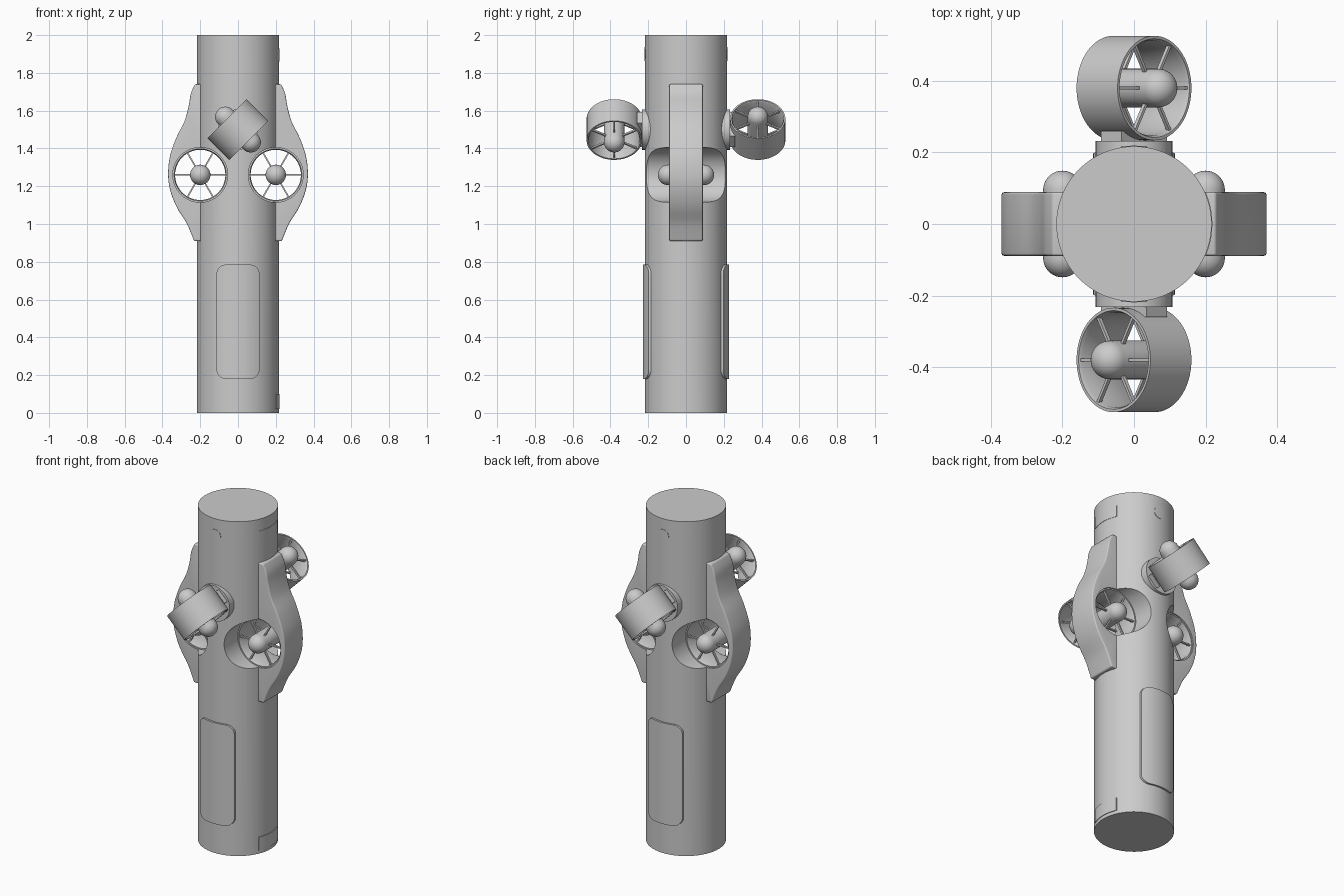
import bpy, bmesh, math
from mathutils import Matrix, Vector

if "Cube" in bpy.data.objects:
    bpy.data.objects.remove(bpy.data.objects["Cube"])

R = 0.217                      # main tube radius
TUN_X, TUN_Z = 0.2, 1.26       # tunnel position
POD_Y, POD_Z = 0.38, 1.5       # swivel thruster position


def new_obj(name, bm, matrix=Matrix()):
    bmesh.ops.recalc_face_normals(bm, faces=bm.faces)
    bm.transform(matrix)
    me = bpy.data.meshes.new(name)
    bm.to_mesh(me)
    bm.free()
    ob = bpy.data.objects.new(name, me)
    bpy.context.collection.objects.link(ob)
    return ob


def activate(ob):
    bpy.ops.object.select_all(action='DESELECT')
    ob.select_set(True)
    bpy.context.view_layer.objects.active = ob


def smooth(ob):
    activate(ob)
    bpy.ops.object.shade_smooth_by_angle(angle=math.radians(35))


def boolean(ob, other, op):
    m = ob.modifiers.new("cut", 'BOOLEAN')
    m.operation, m.object, m.solver = op, other, 'EXACT'
    activate(ob)
    bpy.ops.object.modifier_apply(modifier=m.name)
    bpy.data.objects.remove(other)


def prism(name, pts, d0, d1, matrix=Matrix()):
    # profile in x/z, extruded along y
    bm = bmesh.new()
    f = bm.faces.new([bm.verts.new((x, d0, z)) for x, z in pts])
    ext = bmesh.ops.extrude_face_region(bm, geom=[f])
    vs = [v for v in ext['geom'] if isinstance(v, bmesh.types.BMVert)]
    bmesh.ops.translate(bm, verts=vs, vec=(0, d1 - d0, 0))
    return new_obj(name, bm, matrix)


def cylinder(name, r, z0, z1, matrix=Matrix(), seg=96):
    bm = bmesh.new()
    bmesh.ops.create_cone(bm, cap_ends=True, segments=seg, radius1=r, radius2=r, depth=z1 - z0,
                          matrix=Matrix.Translation((0, 0, (z0 + z1) / 2)))
    return new_obj(name, bm, matrix)


def lathe(name, profile, matrix, closed=False, seg=64):
    bm = bmesh.new()
    vs = [bm.verts.new((r, 0, z)) for r, z in profile]
    n = len(vs)
    es = [bm.edges.new((vs[i], vs[(i + 1) % n])) for i in range(n if closed else n - 1)]
    bmesh.ops.spin(bm, geom=vs + es, axis=(0, 0, 1), cent=(0, 0, 0), steps=seg, angle=2 * math.pi)
    bmesh.ops.remove_doubles(bm, verts=bm.verts, dist=1e-5)
    ob = new_obj(name, bm, matrix)
    smooth(ob)
    return ob


def rounded_panel(name, hw, z0, z1, corner, r, angle):
    # rounded rectangle wrapped on the tube, raised to radius r
    pts = []
    for cx, cz, a0 in ((hw - corner, z1 - corner, 0), (corner - hw, z1 - corner, 90),
                       (corner - hw, z0 + corner, 180), (hw - corner, z0 + corner, 270)):
        for k in range(9):
            a = math.radians(a0 + 90 * k / 8)
            p = (cx + corner * math.cos(a), cz + corner * math.sin(a))
            if not pts or (Vector(p) - Vector(pts[-1])).length > 1e-4:
                pts.append(p)
    if (Vector(pts[0]) - Vector(pts[-1])).length < 1e-4:
        pts.pop()
    ob = prism(name, pts, -0.3, -0.15, Matrix.Rotation(math.radians(angle), 4, 'Z'))
    boolean(ob, cylinder("panel_cutter", r, -0.1, 2.1), 'INTERSECT')
    smooth(ob)


def thruster(name, matrix):
    # duct, capsule hub and two sets of six spokes along local z
    hl = 0.081
    lathe(name + "_duct", [(0.146, -hl), (0.146, hl), (0.138, hl), (0.133, hl - 0.012),
                           (0.133, 0.012 - hl), (0.138, -hl)], matrix, closed=True)
    arc = [(0.054 * math.cos(math.pi / 2 * k / 10), 0.095 + 0.054 * math.sin(math.pi / 2 * k / 10))
           for k in range(11)]
    lathe(name + "_hub", [(r, -z) for r, z in reversed(arc)] + arc, matrix, seg=40)
    bm = bmesh.new()
    for z in (-0.07, 0.07):
        for k in range(6):
            bmesh.ops.create_cube(bm, size=1, matrix=Matrix.Rotation(k * math.pi / 3, 4, 'Z')
                                  @ Matrix.Translation((0.09, 0, z)) @ Matrix.Diagonal((0.1, 0.008, 0.012, 1)))
    new_obj(name + "_spokes", bm, matrix)


ALONG_Y = Matrix.Rotation(math.pi / 2, 4, 'X')


def tunnel_cutter(s):
    return cylinder("tunnel_cutter", 0.145, -0.4, 0.4, Matrix.Translation((s * TUN_X, 0, TUN_Z)) @ ALONG_Y)


# main tube with two tunnels
hull = cylinder("hull", R, 0, 2, seg=128)
for s in (-1, 1):
    boolean(hull, tunnel_cutter(s), 'DIFFERENCE')
smooth(hull)

# side fairing outline, smoothed through control points
ctrl = [(0.232, 0.91), (0.248, 0.95), (0.275, 1.01), (0.325, 1.09), (0.358, 1.175), (0.37, 1.26),
        (0.36, 1.36), (0.325, 1.46), (0.285, 1.54), (0.262, 1.62), (0.25, 1.69), (0.228, 1.74)]
curve = []
for i in range(len(ctrl) - 1):
    p0, p1, p2, p3 = (Vector(ctrl[min(max(i + j, 0), len(ctrl) - 1)]) for j in (-1, 0, 1, 2))
    for t in (0, 0.25, 0.5, 0.75):
        curve.append(tuple(0.5 * (2 * p1 + (p2 - p0) * t + (2 * p0 - 5 * p1 + 4 * p2 - p3) * t * t
                                  + (3 * p1 - p0 - 3 * p2 + p3) * t ** 3)))
curve.append(ctrl[-1])
outline = [(0.16, 0.91)] + curve + [(0.16, 1.74)]

# side fairings and tunnel thrusters
for s, side in ((-1, "left"), (1, "right")):
    fin = prism(side + "_fairing", [(s * x, z) for x, z in outline], -0.089, 0.089)
    b = fin.modifiers.new("round", 'BEVEL')
    b.width, b.segments, b.limit_method, b.angle_limit = 0.018, 4, 'ANGLE', math.radians(40)
    activate(fin)
    bpy.ops.object.modifier_apply(modifier=b.name)
    boolean(fin, tunnel_cutter(s), 'DIFFERENCE')
    smooth(fin)
    thruster(side + "_tunnel_thruster", Matrix.Translation((s * TUN_X, 0, TUN_Z)) @ ALONG_Y)

# swivel thrusters, pivots, panels and round caps, front and back
for s, side, ang in ((-1, "front", 0), (1, "back", 180)):
    tilt = Matrix.Rotation(s * math.pi / 4, 4, 'Y')
    thruster(side + "_swivel_thruster", Matrix.Translation((0, s * POD_Y, POD_Z)) @ tilt)
    pivot = cylinder(side + "_pivot", 0.107, 0.17, 0.232,
                     Matrix.Translation((0, 0, POD_Z)) @ Matrix.Rotation(-s * math.pi / 2, 4, 'X'), 64)
    smooth(pivot)
    bm = bmesh.new()
    bmesh.ops.create_cube(bm, size=1, matrix=Matrix.Translation((0, s * 0.2375, POD_Z)) @ tilt
                          @ Matrix.Diagonal((0.18, 0.045, 0.08, 1)))
    mount = new_obj(side + "_mount", bm)
    # keep the mount clear of the duct interior
    boolean(mount, cylinder("duct_cutter", 0.14, -0.3, 0.3,
                            Matrix.Translation((0, s * POD_Y, POD_Z)) @ tilt), 'DIFFERENCE')
    rounded_panel(side + "_hatch", 0.114, 0.18, 0.785, 0.05, 0.228, ang)
    rounded_panel(side + "_round_cap", 0.036, 1.864, 1.936, 0.036, 0.219, ang)

# small plates on the right side
rounded_panel("lower_plate", 0.09, 0.02, 0.1, 0.002, 0.221, 90)
rounded_panel("upper_plate", 0.09, 1.86, 1.93, 0.002, 0.219, 90)
